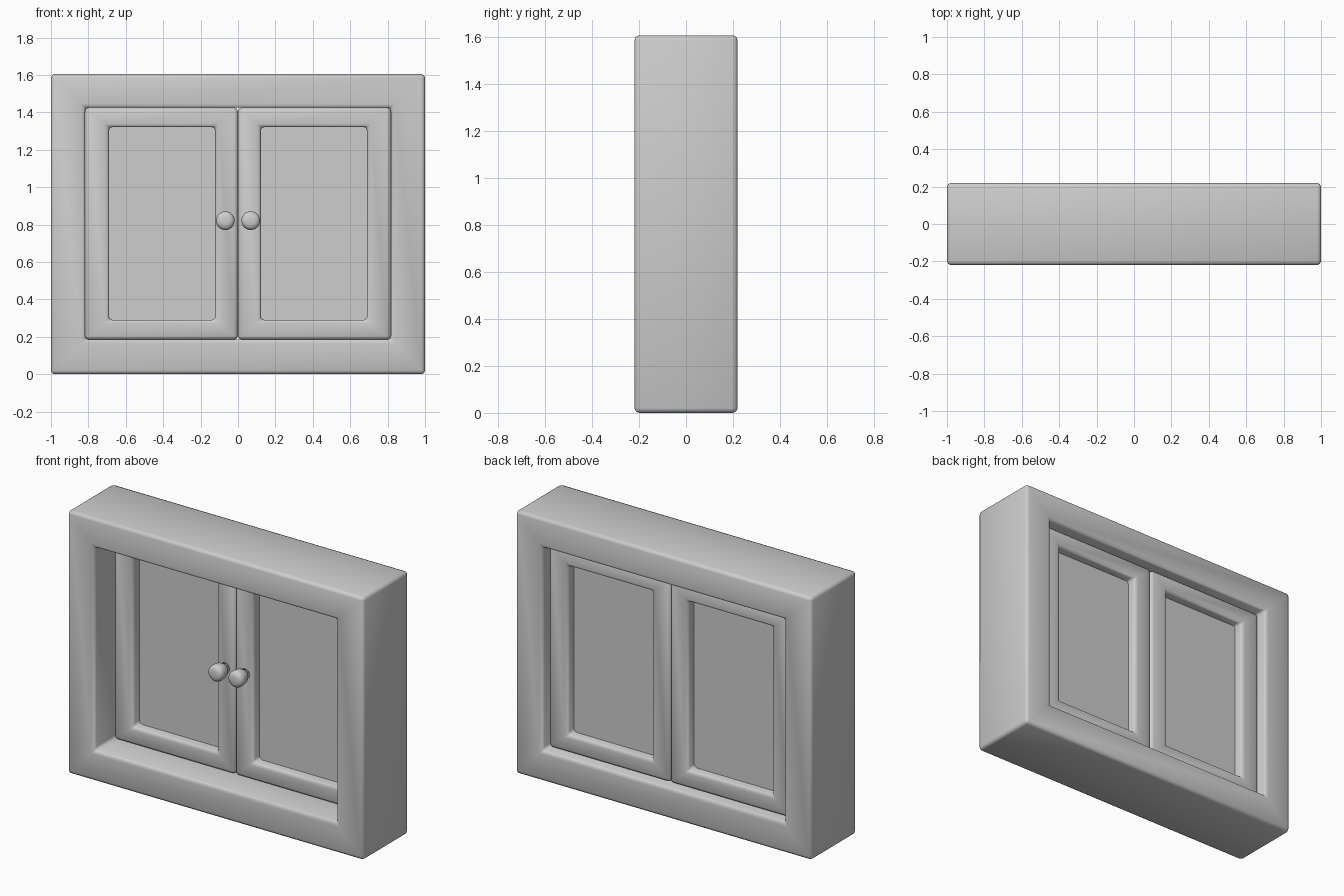
import bpy
import bmesh
import math

cube = bpy.data.objects.get("Cube")
if cube:
    bpy.data.objects.remove(cube, do_unlink=True)

# Single flat grey
grey = bpy.data.materials.new("plain_grey")
grey.use_nodes = True
colour = (0.61, 0.61, 0.61, 1)
grey.diffuse_color = colour
grey.node_tree.nodes["Principled BSDF"].inputs["Base Color"].default_value = colour


def make_object(name, verts, faces):
    """Mesh object with outward normals and the shared material."""
    mesh = bpy.data.meshes.new(name)
    mesh.from_pydata(verts, [], faces)
    bm = bmesh.new()
    bm.from_mesh(mesh)
    bmesh.ops.recalc_face_normals(bm, faces=bm.faces)
    bm.to_mesh(mesh)
    bm.free()
    mesh.materials.append(grey)
    obj = bpy.data.objects.new(name, mesh)
    bpy.context.collection.objects.link(obj)
    return obj


def bridge(loop_count, size, closed):
    """Quads joining successive loops of equal size."""
    faces = []
    for a in range(loop_count if closed else loop_count - 1):
        b = (a + 1) % loop_count
        for i in range(size):
            j = (i + 1) % size
            faces.append((a * size + i, a * size + j, b * size + j, b * size + i))
    return faces


def rectangle(x0, x1, z0, z1, y):
    return [(x0, y, z0), (x1, y, z0), (x1, y, z1), (x0, y, z1)]


def ring(name, outer, inner, front, back, bevel=0.02):
    """Rectangular frame with a through opening and bevelled edges."""
    verts = (rectangle(*outer, front) + rectangle(*inner, front)
             + rectangle(*inner, back) + rectangle(*outer, back))
    obj = make_object(name, verts, bridge(4, 4, True))
    obj.data.shade_smooth()
    mod = obj.modifiers.new("bevelled_edges", "BEVEL")
    mod.width = bevel
    mod.segments = 2
    mod.limit_method = "ANGLE"


def plate(name, x0, x1, z0, z1, front, back):
    verts = rectangle(x0, x1, z0, z1, front) + rectangle(x0, x1, z0, z1, back)
    make_object(name, verts, bridge(2, 4, False) + [(0, 1, 2, 3), (7, 6, 5, 4)])


def knob(name, x, z, profile, sides=32):
    """Turned knob: (y, radius) profile spun around the y direction."""
    angles = [2 * math.pi * k / sides for k in range(sides)]
    verts = [(x + r * math.cos(t), y, z + r * math.sin(t))
             for y, r in profile for t in angles]
    last = (len(profile) - 1) * sides
    caps = [tuple(range(sides)), tuple(range(last, last + sides))]
    obj = make_object(name, verts, bridge(len(profile), sides, False) + caps)
    obj.data.shade_smooth()


# Deep outer frame, open front and back
ring("outer_frame", (-1, 1, 0, 1.605), (-0.817, 0.817, 0.185, 1.425),
     -0.219, 0.219)

# Pair of doors, each with a recessed panel and a knob
knob_profile = [(0.0, 0.032), (-0.05, 0.032), (-0.055, 0.04), (-0.07, 0.046),
                (-0.09, 0.049), (-0.11, 0.05), (-0.123, 0.046), (-0.131, 0.036),
                (-0.135, 0.02)]
for side, s in (("left", 1), ("right", -1)):
    def span(a, b):
        return tuple(sorted((s * a, s * b)))
    ring(side + "_door_frame", span(0, 0.817) + (0.185, 1.425),
         span(0.122, 0.69) + (0.29, 1.322), -0.03, 0.155)
    plate(side + "_door_panel", *span(0.1, 0.71), 0.27, 1.342, 0.034, 0.095)
    knob(side + "_knob", s * 0.068, 0.821, knob_profile)
